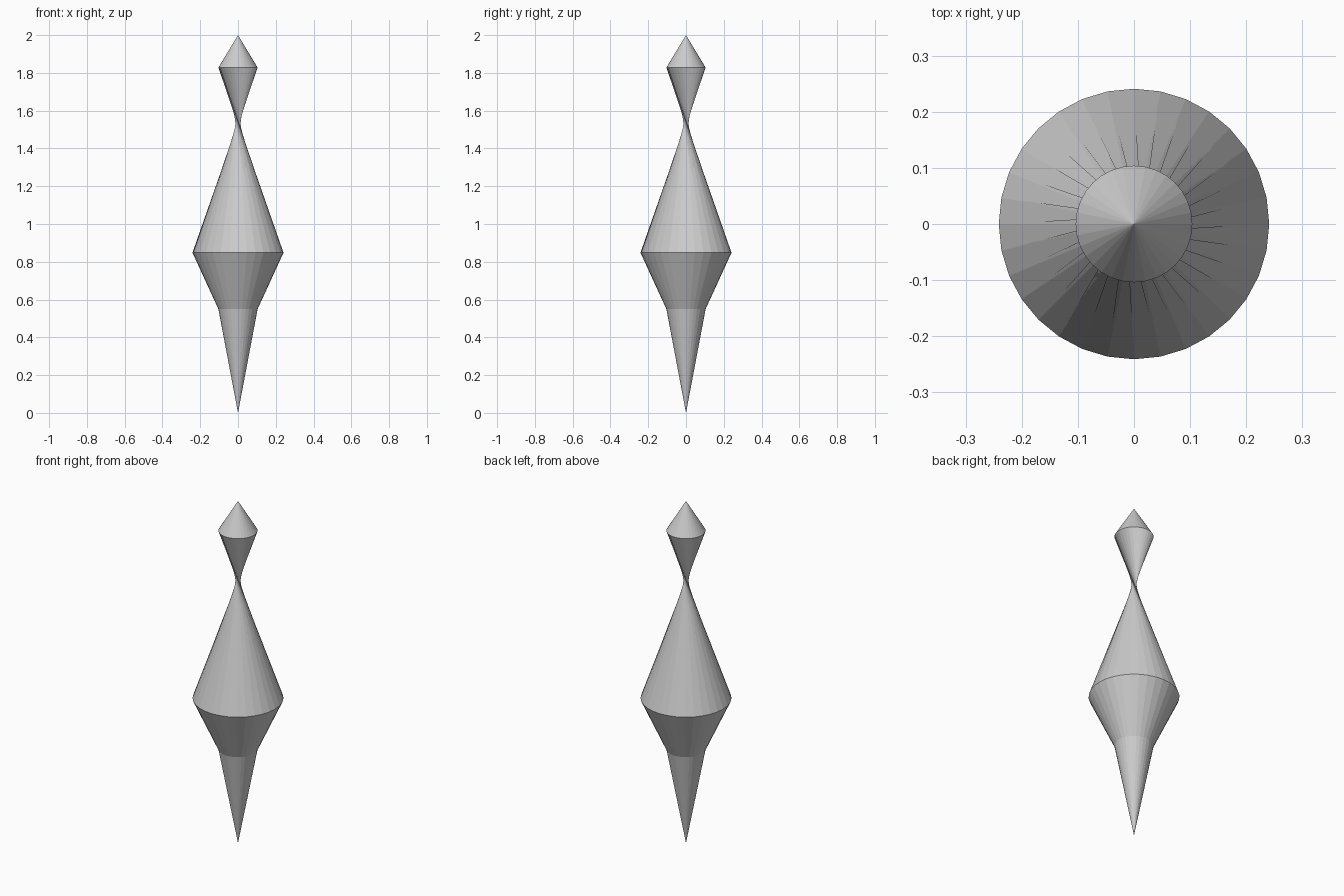
import bpy, bmesh
from math import cos, sin, tau

if "Cube" in bpy.data.objects:
    bpy.data.objects.remove(bpy.data.objects["Cube"])

SIDES = 32
# rings as (radius, height, twist in steps); the upper pair is joined by a
# twisted span, which pinches into the narrow neck
RINGS = [(0.104, 0.55, 0), (0.241, 0.848, 0), (0.104, 1.828, -15)]

bm = bmesh.new()


def ring(radius, z, twist):
    return [bm.verts.new((radius * cos(tau * (i + twist) / SIDES),
                          radius * sin(tau * (i + twist) / SIDES), z))
            for i in range(SIDES)]


rings = [ring(*r) for r in RINGS]
bottom = bm.verts.new((0, 0, 0))
top = bm.verts.new((0, 0, 2))

for i in range(SIDES):
    j = (i + 1) % SIDES
    # lower spike
    bm.faces.new((bottom, rings[0][j], rings[0][i]))
    # flared body and twisted neck
    for a, b in zip(rings, rings[1:]):
        bm.faces.new((a[i], a[j], b[j], b[i]))
    # pointed cap
    bm.faces.new((rings[-1][i], rings[-1][j], top))

mesh = bpy.data.meshes.new("spindle")
bm.to_mesh(mesh)
bm.free()
bpy.context.collection.objects.link(bpy.data.objects.new("spindle", mesh))
